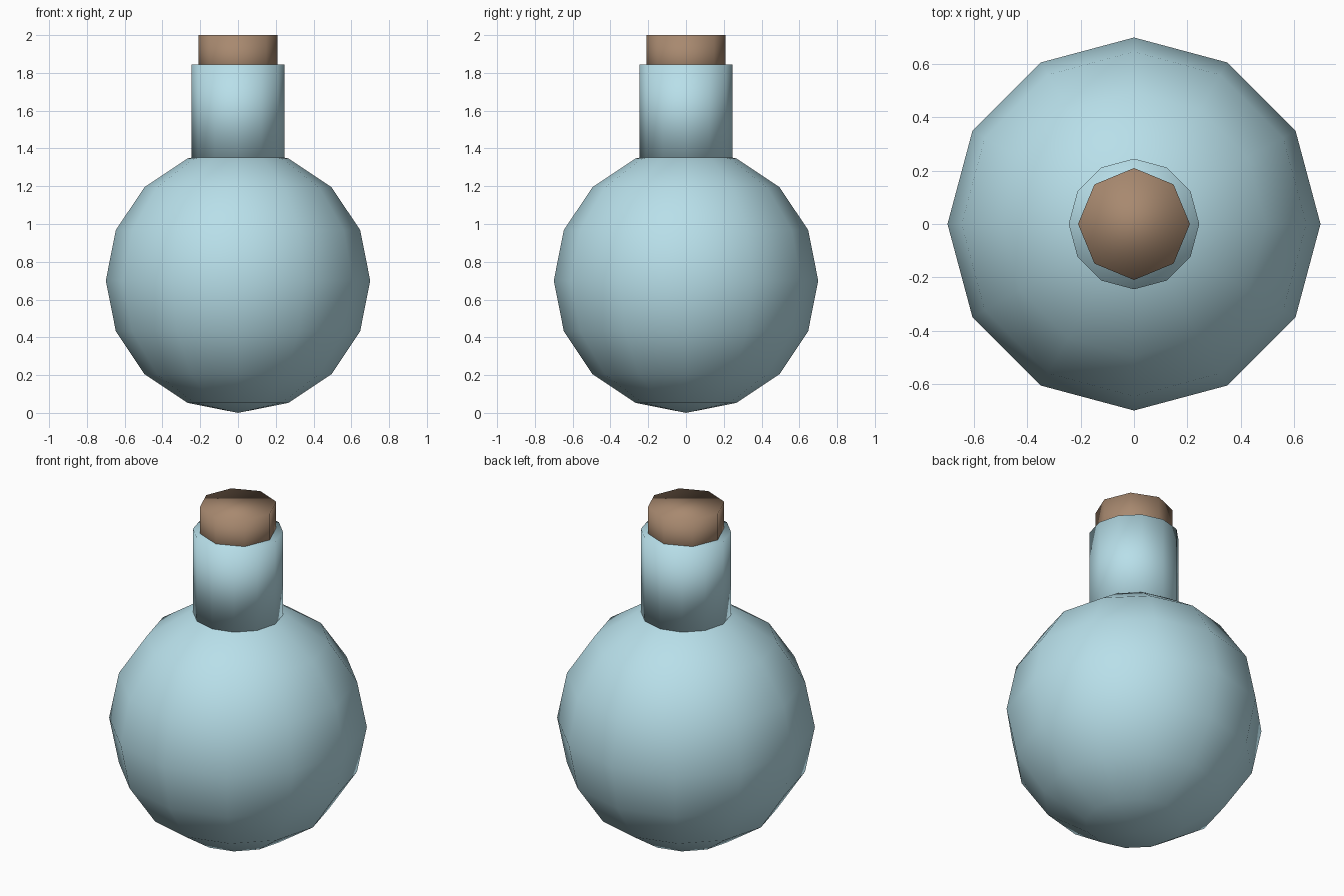
import bpy

if "Cube" in bpy.data.objects:
    bpy.data.objects.remove(bpy.data.objects["Cube"])


def make_material(name, color):
    mat = bpy.data.materials.new(name)
    mat.diffuse_color = (*color, 1.0)
    mat.use_nodes = True
    mat.node_tree.nodes["Principled BSDF"].inputs["Base Color"].default_value = mat.diffuse_color
    return mat


def finish(name, mat):
    obj = bpy.context.object
    obj.name = name
    obj.data.materials.append(mat)
    bpy.ops.object.shade_smooth()
    return obj


def cylinder(name, sides, radius, z0, z1, mat):
    # Capped upright prism with a corner on the x and y axes
    bpy.ops.mesh.primitive_cylinder_add(vertices=sides, radius=radius, depth=z1 - z0,
                                        location=(0, 0, (z0 + z1) / 2))
    return finish(name, mat)


glass = make_material("glass_blue", (0.48, 0.74, 0.82))
brown = make_material("cork_brown", (0.39, 0.25, 0.16))

# Round flask body
bpy.ops.mesh.primitive_uv_sphere_add(segments=12, ring_count=8, radius=0.7,
                                     location=(0, 0, 0.7))
finish("flask_body", glass)

# Neck and stopper
cylinder("flask_neck", 12, 0.245, 1.34, 1.845, glass)
cylinder("cork", 8, 0.21, 1.75, 2.0, brown)
